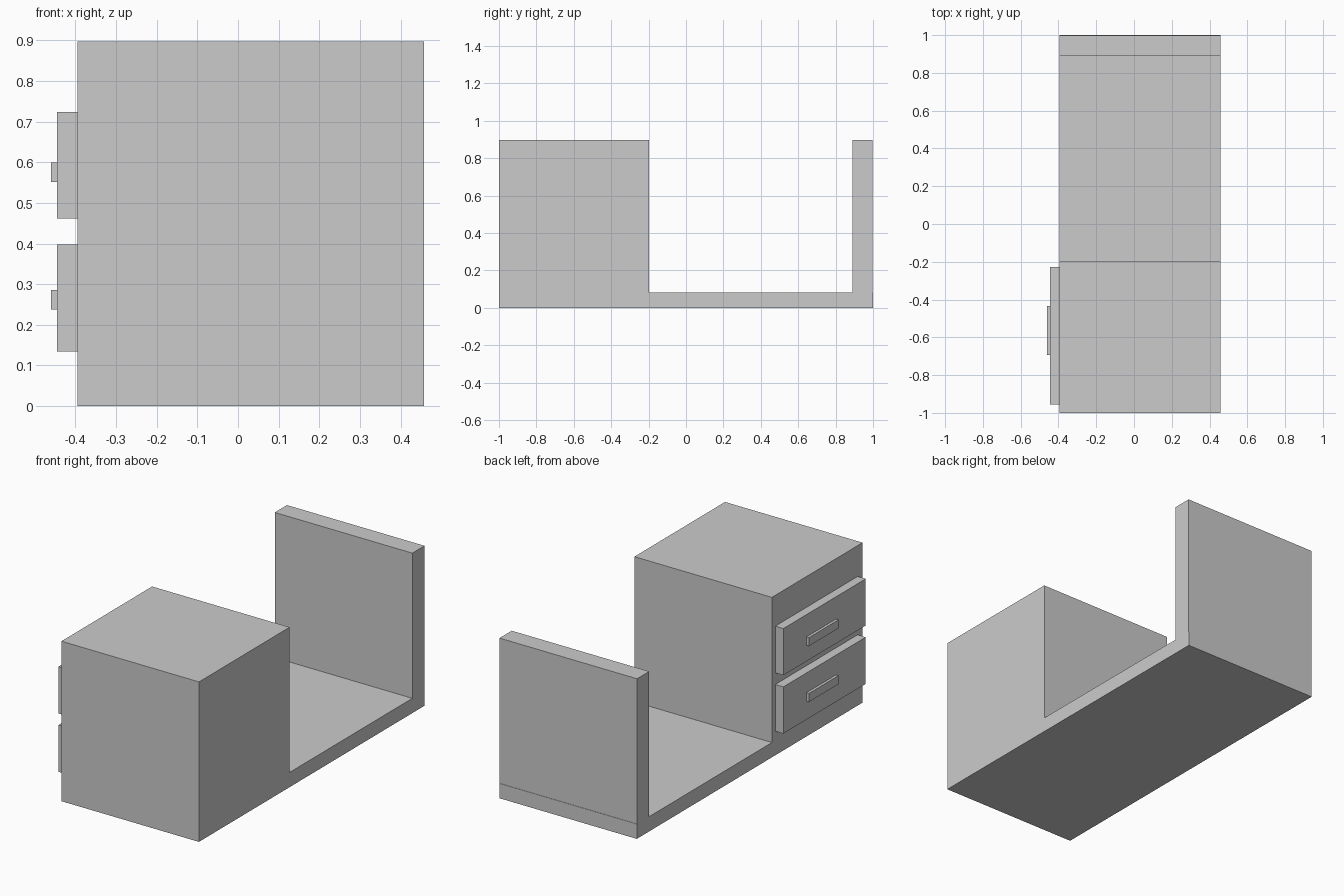
import bpy

if "Cube" in bpy.data.objects:
    bpy.data.objects.remove(bpy.data.objects["Cube"])


def box(name, x, y, z):
    """Axis-aligned box from (min, max) ranges."""
    bpy.ops.mesh.primitive_cube_add(
        size=1, location=[(a + b) / 2 for a, b in (x, y, z)])
    ob = bpy.context.object
    ob.name = name
    ob.scale = [b - a for a, b in (x, y, z)]
    bpy.ops.object.transform_apply(location=False, rotation=False, scale=True)
    return ob


BODY_X = (-0.395, 0.458)
BASE_TOP, TOP = 0.083, 0.897

# Base slab, cabinet block and upright end panel
box("base", BODY_X, (-1, 1), (0, BASE_TOP))
box("cabinet", BODY_X, (-1, -0.197), (BASE_TOP, TOP))
box("end_panel", BODY_X, (0.89, 0.998), (BASE_TOP, TOP))

# Two drawer fronts with bar handles on the left side
for label, z in (("lower", 0.135), ("upper", 0.462)):
    box(label + "_drawer", (-0.445, -0.395), (-0.956, -0.227), (z, z + 0.262))
    box(label + "_handle", (-0.46, -0.445), (-0.693, -0.433),
        (z + 0.103, z + 0.151) if label == "lower" else (z + 0.089, z + 0.137))
